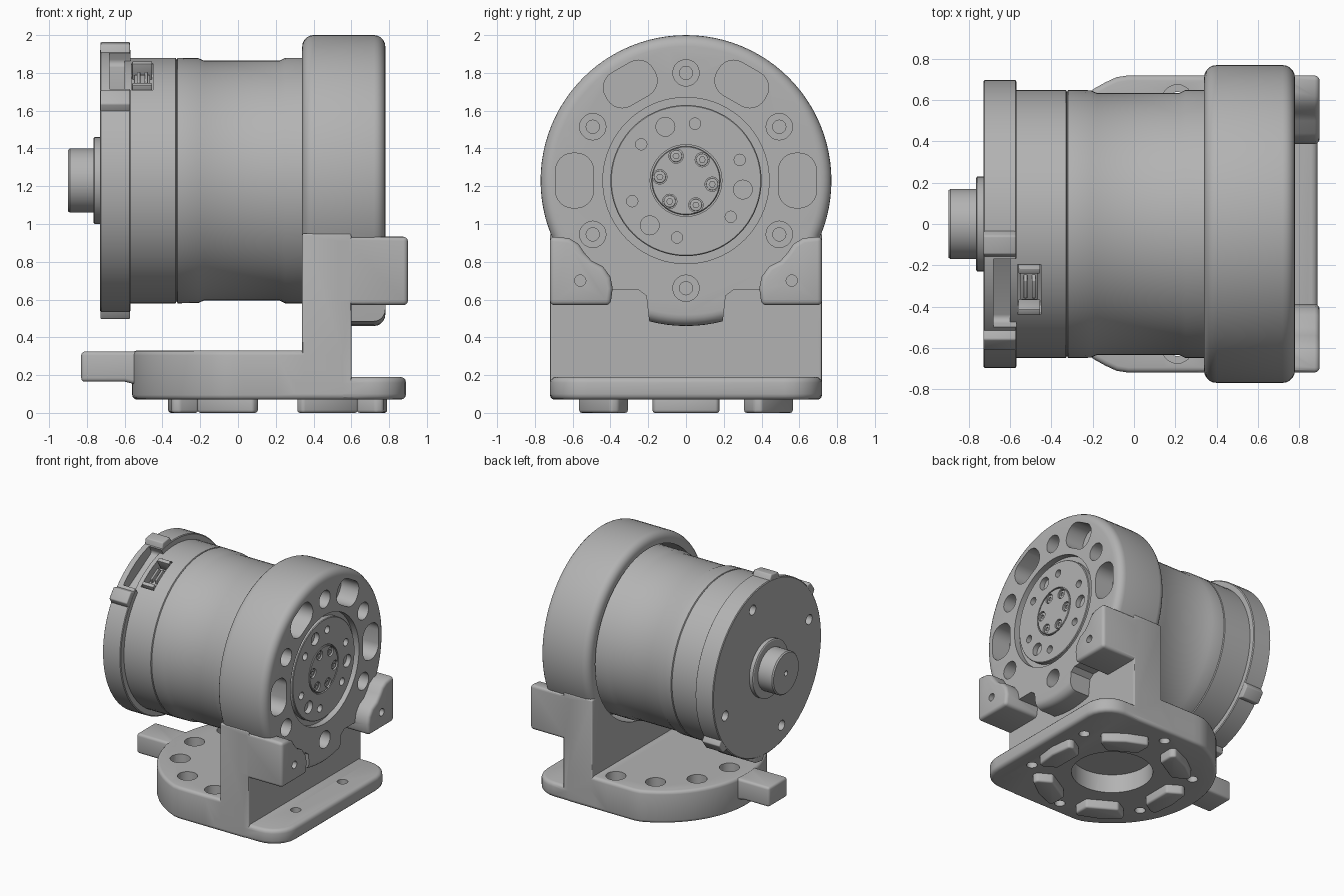
import bpy, bmesh
from math import sin, cos, pi, radians
from mathutils import Matrix, Vector

if "Cube" in bpy.data.objects:
    bpy.data.objects.remove(bpy.data.objects["Cube"])

GREY = (0.45, 0.45, 0.45, 1)
mat = bpy.data.materials.new("machined grey")
mat.use_nodes = True
mat.diffuse_color = GREY
mat.node_tree.nodes["Principled BSDF"].inputs["Base Color"].default_value = GREY

AXIS_Z = 1.23          # height of the motor axis
BASE_X = 0.21          # centre of the round base


def finish(name, bm):
    bmesh.ops.recalc_face_normals(bm, faces=bm.faces)
    me = bpy.data.meshes.new(name)
    bm.to_mesh(me)
    bm.free()
    me.materials.append(mat)
    ob = bpy.data.objects.new(name, me)
    bpy.context.collection.objects.link(ob)
    return ob


def prism(name, pts, axis, a, b, bevel=0.0, move=None):
    """Extrude a 2D outline along an axis from a to b, with rounded edges."""
    place = {"x": lambda p, q, t: (t, p, q), "y": lambda p, q, t: (p, t, q),
             "z": lambda p, q, t: (p, q, t)}[axis]
    bm = bmesh.new()
    face = bm.faces.new([bm.verts.new(place(p, q, a)) for p, q in pts])
    ext = bmesh.ops.extrude_face_region(bm, geom=[face])
    verts = [v for v in ext["geom"] if isinstance(v, bmesh.types.BMVert)]
    bmesh.ops.translate(bm, verts=verts, vec=Vector(place(0, 0, b - a)))
    bmesh.ops.recalc_face_normals(bm, faces=bm.faces)
    if bevel:
        edges = [e for e in bm.edges if e.calc_face_angle(0) > radians(35)]
        bmesh.ops.bevel(bm, geom=edges, offset=bevel, segments=3, profile=0.5,
                        affect='EDGES', clamp_overlap=True)
    if move:
        bmesh.ops.transform(bm, matrix=move, verts=bm.verts)
    return finish(name, bm)


def circle(r, cx=0, cy=0, n=24):
    return [(cx + r * cos(2 * pi * i / n), cy + r * sin(2 * pi * i / n)) for i in range(n)]


def polar(r, deg):
    return r * cos(radians(deg)), AXIS_Z + r * sin(radians(deg))


def rounded(x0, x1, y0, y1, r, n=6):
    """Rounded rectangle outline."""
    out = []
    for k, (cx, cy) in enumerate([(x1 - r, y1 - r), (x0 + r, y1 - r), (x0 + r, y0 + r), (x1 - r, y0 + r)]):
        out += [(cx + r * cos(pi / 2 * (k + i / n)), cy + r * sin(pi / 2 * (k + i / n))) for i in range(n + 1)]
    return out


def lathe(name, pts, n=72):
    """Turn an (x, radius) profile around the motor axis."""
    bm = bmesh.new()
    rings = [[bm.verts.new((x, r * cos(2 * pi * i / n), AXIS_Z + r * sin(2 * pi * i / n)))
              for i in range(n)] for x, r in pts]
    for a, b in zip(rings, rings[1:]):
        for i in range(n):
            bm.faces.new((a[i - 1], a[i], b[i], b[i - 1]))
    bm.faces.new(rings[0])
    bm.faces.new(rings[-1])
    return finish(name, bm)


def combine(target, tool, op="DIFFERENCE"):
    mod = target.modifiers.new("bool", "BOOLEAN")
    mod.operation, mod.solver, mod.object = op, "EXACT", tool
    bpy.context.view_layer.objects.active = target
    bpy.ops.object.modifier_apply(modifier=mod.name)
    bpy.data.objects.remove(tool)


def drill(target, r, y, z, a, b, n=20):
    combine(target, prism("cutter", circle(r, y, z, n), "x", a, b))


def turn(deg):
    """Rotation about the motor axis; local z points outwards from it."""
    return Matrix.Translation((0, 0, AXIS_Z)) @ Matrix.Rotation(radians(deg), 4, "X")


# Bracket ring with rounded rims, trimmed below to leave a central lug
rim = [(0.06 * (1 - cos(pi / 2 * i / 5)), 0.06 * sin(pi / 2 * i / 5)) for i in range(6)]
bracket = lathe("bracket", [(0.34 + d, 0.71 + h) for d, h in rim]
                + [(0.78 - d, 0.71 + h) for d, h in reversed(rim)], 96)
for s in (-1, 1):
    outline = [(s * y, z) for y, z in [(0.17, 0.3), (0.2, 0.53), (0.21, 0.62), (0.25, 0.65), (1, 0.65), (1, 0.3)]]
    combine(bracket, prism("cutter", outline, "x", 0.6, 1))

# Upright wall, foot, round base and rear tongue
wall = prism("wall", [(-0.72, 0.15), (0.72, 0.15), (0.72, 0.95), (-0.72, 0.95)], "x", 0.34, 0.6, 0.01)
foot = prism("foot", rounded(0.1, 0.89, -0.72, 0.72, 0.2), "z", 0.07, 0.19, 0.03)
outline = [(BASE_X + 0.77 * cos(t), max(-0.72, min(0.72, 0.77 * sin(t))))
           for t in [pi / 2 + pi * i / 40 for i in range(41)]]
base = prism("base", outline + [(0.58, -0.72), (0.58, 0.72)], "z", 0.07, 0.33, 0.025)
tongue = prism("tongue", [(-0.83, 0.165), (-0.6, 0.165), (-0.54, 0.15), (-0.5, 0.1), (-0.44, 0.075),
                          (-0.3, 0.075), (-0.3, 0.325), (-0.83, 0.325)], "y", -0.12, 0.12, 0.02)
for part in (wall, base, foot, tongue):
    combine(bracket, part, "UNION")

# Stop blocks at both sides
for s in (-1, 1):
    outline = [(s * y, z) for y, z in [(0.72, 0.57), (0.4, 0.57), (0.388, 0.66), (0.4, 0.72), (0.44, 0.775),
                                       (0.5, 0.805), (0.54, 0.85), (0.57, 0.895), (0.62, 0.925), (0.72, 0.935)]]
    block = prism("block", outline, "x", 0.5, 0.9, 0.025)
    drill(block, 0.03, s * 0.56, 0.7, 0.8, 1)
    combine(bracket, block, "UNION")

# Motor seat, output opening, bolt holes and pockets of the ring
drill(bracket, 0.68, 0, AXIS_Z, 0.3, 0.55, 72)
drill(bracket, 0.44, 0, AXIS_Z, 0.5, 1, 72)
for k in range(6):
    y, z = polar(0.57, 30 + 60 * k)
    drill(bracket, 0.07, y, z, 0.68, 0.83)
    drill(bracket, 0.035, y, z, 0.58, 0.72)
for deg in (-90, -30, 30, 90):
    pocket = prism("cutter", rounded(-0.145, 0.145, 0.49, 0.69, 0.09), "x", 0.62, 0.9, move=None)
    pocket.data.transform(turn(deg))
    combine(bracket, pocket)

# Base holes: six bolt holes, a row of rear holes, the blind centre bore
for k in range(6):
    t = radians(30 + 60 * k)
    x, y = BASE_X + 0.6 * cos(t), 0.6 * sin(t)
    combine(bracket, prism("cutter", circle(0.04, x, y), "z", 0, 0.5))
for deg in (90, 120, 150, 180, 210, 240, 270):
    t = radians(deg)
    combine(bracket, prism("cutter", circle(0.075, BASE_X + 0.6 * cos(t), 0.6 * sin(t)), "z", 0.16, 0.4))
combine(bracket, prism("cutter", circle(0.3, BASE_X, 0, 48), "z", 0, 0.22))

# Six feet pads under the base
for k in range(6):
    spin = Matrix.Translation((BASE_X, 0, 0)) @ Matrix.Rotation(pi / 3 * k, 4, "Z")
    prism("foot_pad", [(0.42, -0.12), (0.52, -0.18), (0.56, -0.17), (0.58, 0), (0.56, 0.17), (0.52, 0.18),
                       (0.42, 0.12)], "z", 0, 0.1, 0.015, spin)

# Motor housing with seam grooves
motor = lathe("motor_housing", [(-0.6, 0.65), (-0.33, 0.65), (-0.325, 0.64), (-0.32, 0.65), (-0.21, 0.648),
                                (-0.18, 0.635), (0.22, 0.635), (0.25, 0.65), (0.57, 0.65)])
lathe("motor_front", [(0.5, 0.445), (0.73, 0.445)])

# Output flange with hub, bolt holes and screws
flange = lathe("output_flange", [(0.6, 0.4), (0.765, 0.4), (0.77, 0.395)])
drill(flange, 0.19, 0, AXIS_Z, 0.755, 0.9, 48)
for k in range(6):
    drill(flange, 0.03, *polar(0.305, 21 + 60 * k), 0.68, 0.9)
    if k % 2 == 0:
        drill(flange, 0.05, *polar(0.305, 111 + 60 * k), 0.68, 0.9)
hub = lathe("output_hub", [(0.7, 0.182), (0.768, 0.182), (0.772, 0.178)], 48)
for k in range(6):
    y, z = polar(0.14, -8 + 60 * k)
    drill(hub, 0.038, y, z, 0.73, 0.9)
    screw = prism("hub_screw", circle(0.032, y, z, 20), "x", 0.72, 0.765, 0.004)
    drill(screw, 0.016, y, z, 0.745, 0.9, 6)

# Rear cover with ears and screw holes
cover = lathe("rear_cover", [(-0.73, 0.69), (-0.725, 0.697), (-0.575, 0.697), (-0.57, 0.69)])
for deg in (8, 53, 188, 233):
    ear = prism("ear", [(-0.11, 0.55), (0.11, 0.55), (0.06, 0.7), (0.045, 0.735), (-0.045, 0.735), (-0.06, 0.7)],
                "x", -0.729, -0.571, 0.008, turn(deg))
    combine(cover, ear, "UNION")
combine(cover, prism("cutter", rounded(-0.19, 0.19, 0.6, 0.9, 0.03), "x", -0.68, -0.5, 0, turn(30)))
for k in range(4):
    drill(cover, 0.04, *polar(0.57, 71 + 90 * k), -0.9, -0.66)

# Output shaft at the rear with its collar
lathe("shaft_collar", [(-0.765, 0.222), (-0.76, 0.23), (-0.7, 0.23)], 48)
shaft = lathe("rear_shaft", [(-0.9, 0.162), (-0.89, 0.17), (-0.74, 0.17)], 48)
drill(shaft, 0.02, 0, AXIS_Z, -1, -0.85)

# Cable connector sunk into the housing
combine(motor, prism("cutter", rounded(-0.14, 0.14, 0.56, 0.8, 0.01), "x", -0.565, -0.45, 0, turn(30)))
prism("connector_block", [(-0.08, 0.55), (0.08, 0.55), (0.08, 0.6), (-0.08, 0.6)], "x", -0.55, -0.465, 0.005, turn(30))
for x in (-0.535, -0.495):
    prism("connector_pin", [(-0.07, 0.58), (0.07, 0.58), (0.05, 0.635), (-0.05, 0.635)], "x", x, x + 0.018, 0.004, turn(30))
for s in (-1, 1):
    prism("connector_cheek", [(s * 0.1, 0.55), (s * 0.13, 0.55), (s * 0.13, 0.655), (s * 0.1, 0.655)],
          "x", -0.56, -0.455, 0.004, turn(30))

# Smooth the round surfaces and keep the hard edges
bpy.ops.object.select_all(action="DESELECT")
for ob in bpy.context.collection.objects:
    if ob.type == "MESH" and mat.name in ob.data.materials:
        ob.select_set(True)
        bpy.context.view_layer.objects.active = ob
bpy.ops.object.shade_smooth_by_angle(angle=radians(32))
